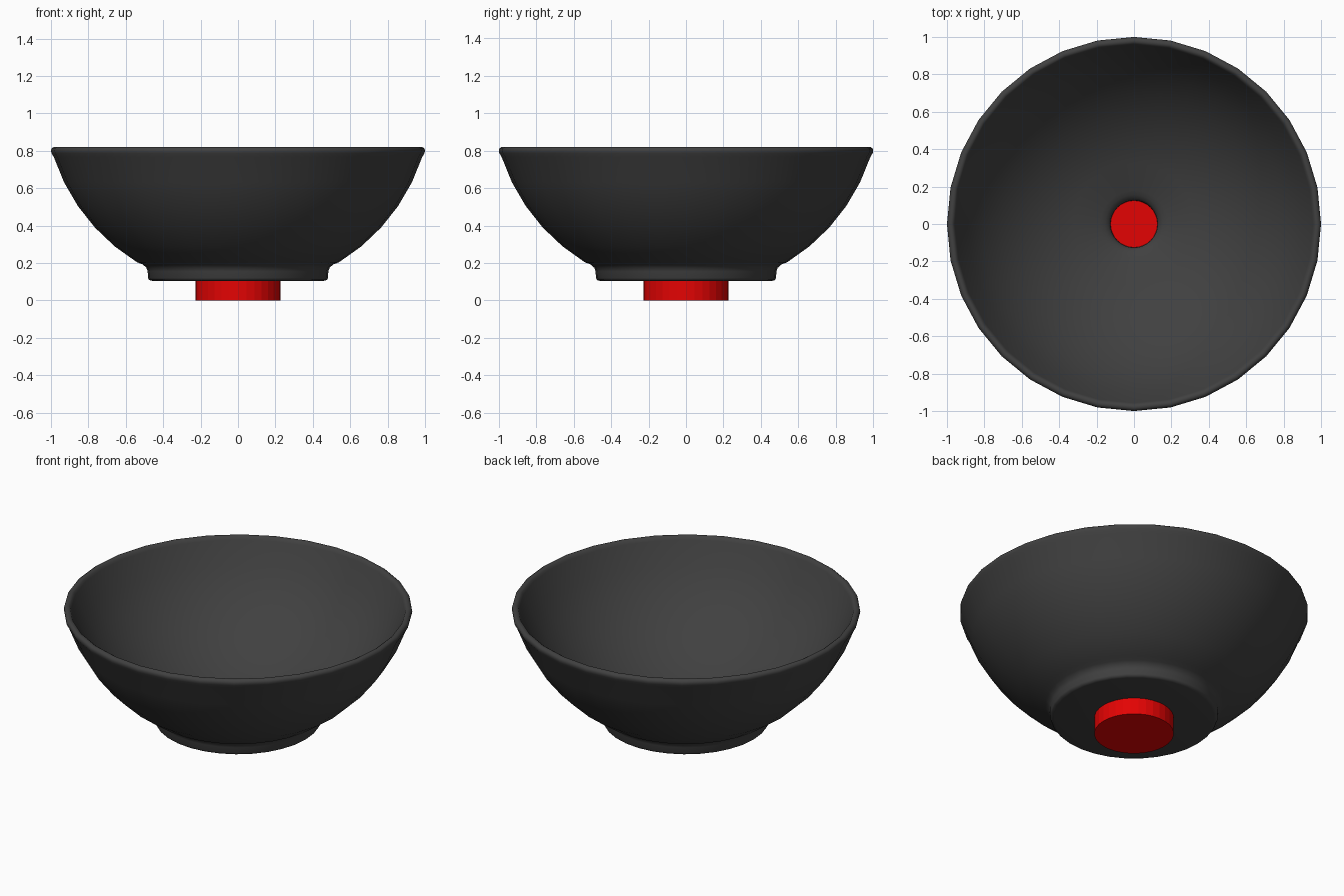
import bpy, bmesh, math

cube = bpy.data.objects.get("Cube")
if cube:
    bpy.data.objects.remove(cube, do_unlink=True)


def material(name, color):
    mat = bpy.data.materials.new(name)
    mat.use_nodes = True
    mat.diffuse_color = color
    mat.node_tree.nodes["Principled BSDF"].inputs["Base Color"].default_value = color
    return mat


def lathe(name, profile, mat, angle, segments=32, closed=False):
    """Spin an (r, z) profile around the z axis."""
    bm = bmesh.new()
    verts = [bm.verts.new((r, 0, z)) for r, z in profile]
    pairs = list(zip(verts, verts[1:]))
    if closed:
        pairs.append((verts[-1], verts[0]))
    edges = [bm.edges.new(p) for p in pairs]
    bmesh.ops.spin(bm, geom=verts + edges, cent=(0, 0, 0), axis=(0, 0, 1),
                   angle=math.tau, steps=segments)
    bmesh.ops.remove_doubles(bm, verts=bm.verts, dist=0.0005)
    bmesh.ops.recalc_face_normals(bm, faces=bm.faces)
    mesh = bpy.data.meshes.new(name)
    bm.to_mesh(mesh)
    bm.free()
    mesh.materials.append(mat)
    obj = bpy.data.objects.new(name, mesh)
    bpy.context.collection.objects.link(obj)
    bpy.ops.object.select_all(action="DESELECT")
    obj.select_set(True)
    bpy.context.view_layer.objects.active = obj
    bpy.ops.object.shade_smooth_by_angle(angle=math.radians(angle))
    return obj


def arc(radius, center_z, r_start, r_end, steps):
    """Points on the lower half of a circle centred on the axis."""
    a, b = math.asin(r_start / radius), math.asin(r_end / radius)
    angles = [a + (b - a) * i / steps for i in range(steps + 1)]
    return [(radius * math.sin(t), center_z - radius * math.cos(t)) for t in angles]


charcoal = material("charcoal", (0.052, 0.052, 0.052, 1))
red = material("red", (0.77, 0.001, 0.001, 1))

# Bowl: foot, outer wall, rolled rim, inner wall and the rounded drain hole
foot = [(0.125, 0.105), (0.46, 0.105), (0.475, 0.109), (0.481, 0.12),
        (0.483, 0.155), (0.49, 0.175), (0.51, 0.193)]
outer_wall = arc(1.036, 1.088, 0.54, 0.985, 5)
rim = [(0.997, 0.787), (1.0, 0.8), (0.997, 0.812), (0.986, 0.82),
       (0.974, 0.82), (0.964, 0.814)]
inner_wall = arc(1.03, 1.18, 0.957, 0.18, 7)
drain = [(0.155, 0.155), (0.137, 0.144), (0.127, 0.128)]
lathe("bowl", foot + outer_wall + rim + inner_wall + drain, charcoal, 60, closed=True)

# Red plug under the bowl, its top showing through the drain hole
lathe("plug", [(0, 0), (0.228, 0), (0.228, 0.108), (0, 0.108)], red, 5)
